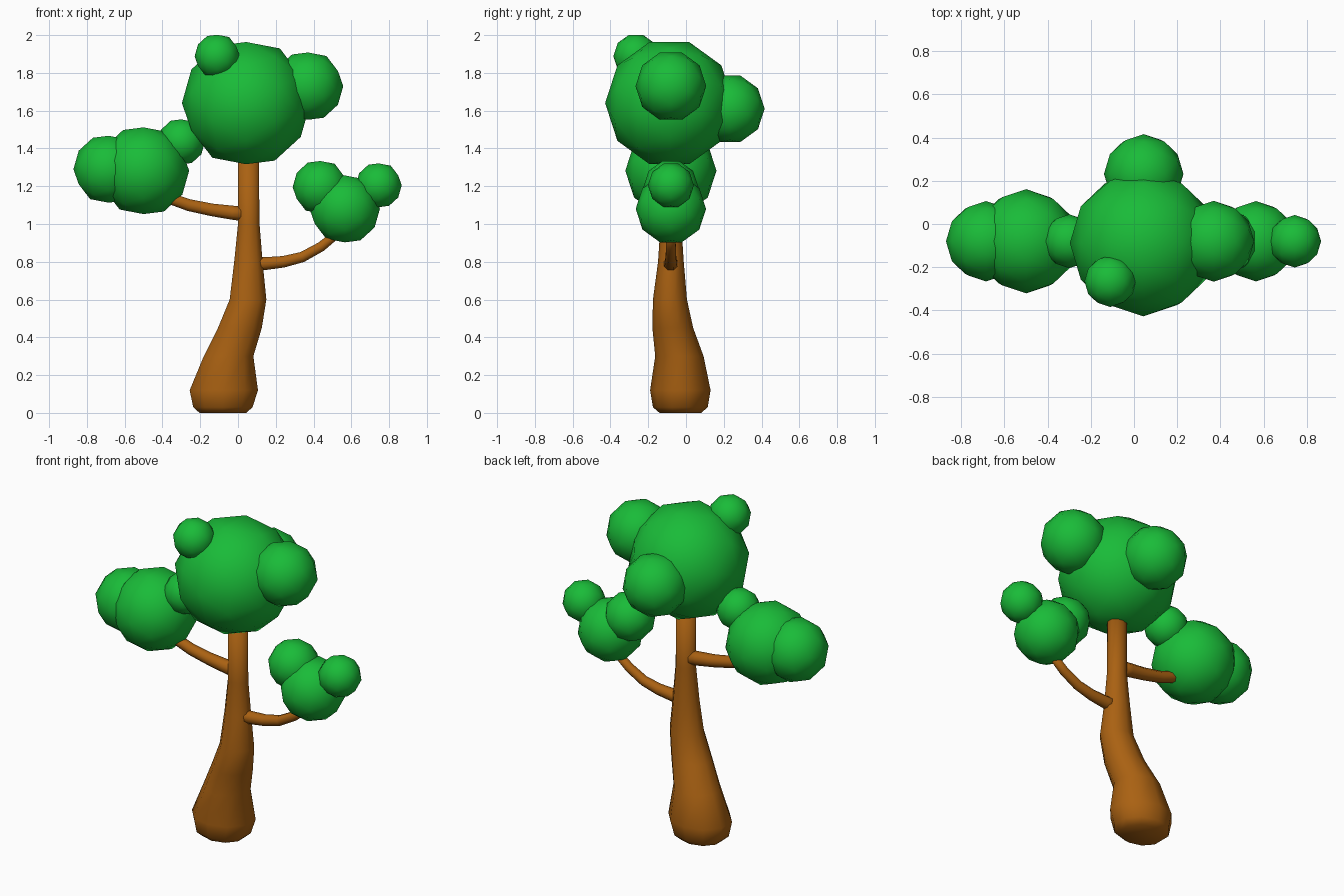
import bpy, bmesh
from math import cos, sin, tau, pi
from mathutils import Vector, Matrix

if "Cube" in bpy.data.objects:
    bpy.data.objects.remove(bpy.data.objects["Cube"])


def material(name, colour):
    m = bpy.data.materials.new(name)
    m.diffuse_color = colour
    m.use_nodes = True
    m.node_tree.nodes["Principled BSDF"].inputs["Base Color"].default_value = m.diffuse_color
    return m


LEAF = material("leaf_green", (0.01, 0.50, 0.04, 1))
BARK = material("bark_brown", (0.40, 0.12, 0.006, 1))


def finish(bm, name, mat):
    bmesh.ops.recalc_face_normals(bm, faces=bm.faces)
    for f in bm.faces:
        f.smooth = True
    me = bpy.data.meshes.new(name)
    bm.to_mesh(me)
    bm.free()
    me.materials.append(mat)
    ob = bpy.data.objects.new(name, me)
    bpy.context.collection.objects.link(ob)
    return ob


def leaf_ball(name, centre, extent):
    # coarse ball, turned so that its flat edges face up and down
    bm = bmesh.new()
    m = Matrix.Translation(centre) @ Matrix.Rotation(pi / 2, 4, 'Y')
    bmesh.ops.create_icosphere(bm, subdivisions=2, radius=extent * 1.04, matrix=m)
    finish(bm, name, LEAF)


def loft(name, rings, sides):
    # each ring: centre, two half-axis vectors
    bm = bmesh.new()
    loops = []
    for c, u, v in rings:
        loops.append([bm.verts.new(Vector(c) + u * cos(tau * (i + 0.5) / sides)
                                   + v * sin(tau * (i + 0.5) / sides))
                      for i in range(sides)])
    for a, b in zip(loops, loops[1:]):
        for i in range(sides):
            j = (i + 1) % sides
            bm.faces.new((a[i], a[j], b[j], b[i]))
    bm.faces.new(loops[0])
    bm.faces.new(loops[-1])
    finish(bm, name, BARK)


# trunk: z, centre x, centre y, half width x, half depth y
trunk = [(0.00, -0.08, -0.03, 0.13, 0.11), (0.03, -0.08, -0.03, 0.165, 0.145),
         (0.12, -0.075, -0.03, 0.19, 0.16), (0.30, -0.05, -0.035, 0.138, 0.128),
         (0.45, 0.01, -0.07, 0.122, 0.108), (0.60, 0.053, -0.085, 0.102, 0.09),
         (0.80, 0.055, -0.08, 0.079, 0.068), (1.00, 0.057, -0.08, 0.060, 0.055),
         (1.40, 0.055, -0.08, 0.057, 0.057)]
loft("trunk", [((x, y, z), Vector((a, 0, 0)), Vector((0, b, 0)))
               for z, x, y, a, b in trunk], 10)


# branches: x, z, radius along the path, all in the plane y = -0.08
def branch(name, path):
    rings = []
    for i, (x, z, r) in enumerate(path):
        p, q = path[max(i - 1, 0)], path[min(i + 1, len(path) - 1)]
        d = Vector((q[0] - p[0], 0, q[1] - p[1])).normalized()
        rings.append(((x, -0.08, z), Vector((-d.z, 0, d.x)) * r, Vector((0, r, 0))))
    loft(name, rings, 8)


branch("right_branch", [(0.06, 0.79, 0.042), (0.14, 0.79, 0.037), (0.24, 0.80, 0.033),
                        (0.34, 0.825, 0.03), (0.44, 0.88, 0.028), (0.55, 0.97, 0.025)])
branch("left_branch", [(0.05, 1.05, 0.042), (-0.03, 1.06, 0.04), (-0.14, 1.075, 0.036),
                       (-0.26, 1.10, 0.034), (-0.36, 1.135, 0.032), (-0.42, 1.16, 0.028)])

# foliage clusters
for name, c, r in [
    ("crown_main", (0.043, -0.088, 1.64), 0.327),
    ("crown_top_puff", (-0.11, -0.265, 1.888), 0.115),
    ("crown_right_puff", (0.37, -0.08, 1.73), 0.18),
    ("crown_back_puff", (0.045, 0.232, 1.61), 0.177),
    ("left_cluster_main", (-0.50, -0.08, 1.282), 0.232),
    ("left_cluster_outer", (-0.685, -0.08, 1.29), 0.179),
    ("left_cluster_inner", (-0.30, -0.08, 1.435), 0.12),
    ("right_cluster_main", (0.565, -0.08, 1.08), 0.179),
    ("right_cluster_inner", (0.435, -0.08, 1.195), 0.14),
    ("right_cluster_outer", (0.745, -0.08, 1.205), 0.117),
]:
    leaf_ball(name, c, r)
